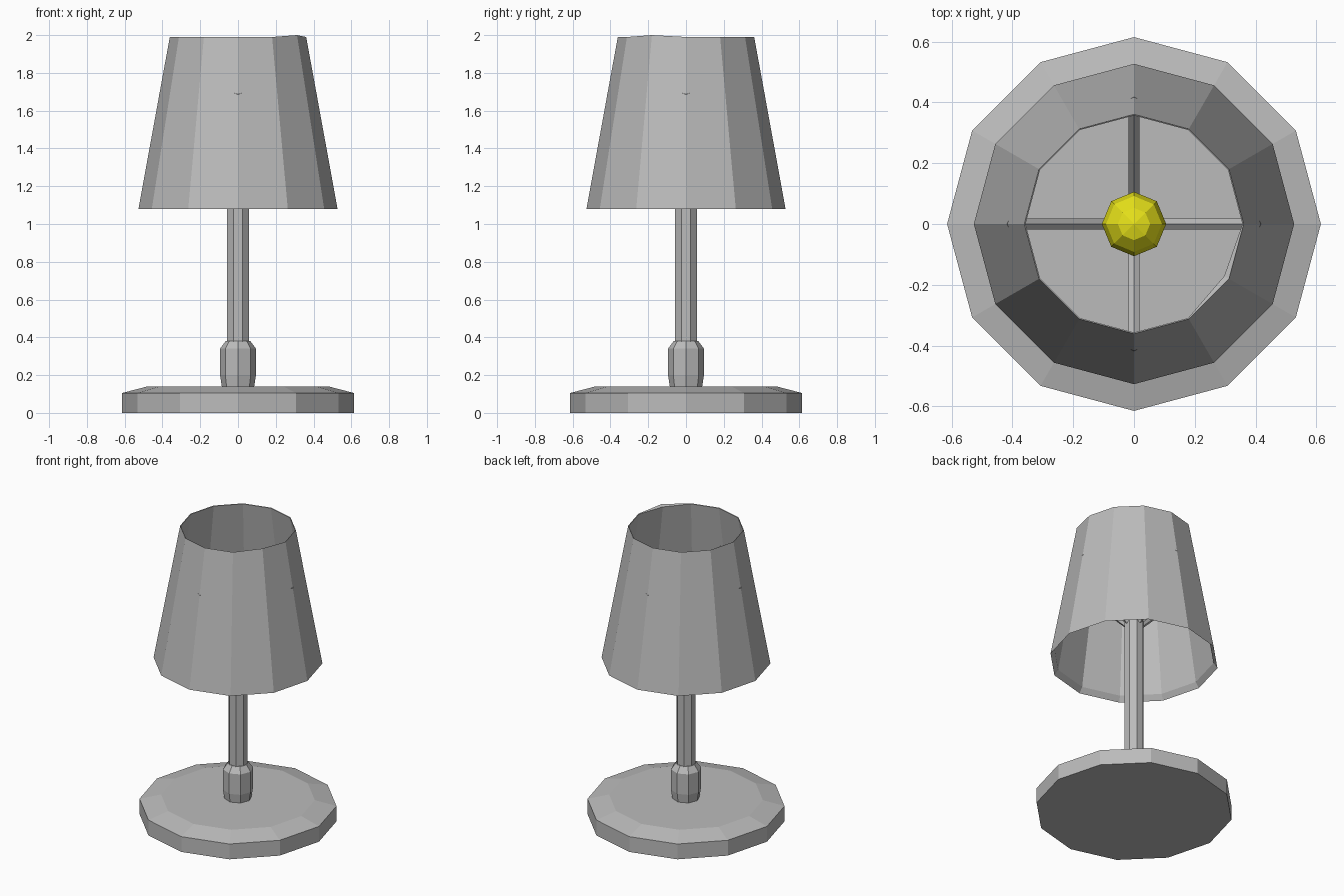
import bpy, bmesh, math
from mathutils import Vector

cube = bpy.data.objects.get("Cube")
if cube:
    bpy.data.objects.remove(cube, do_unlink=True)


def make_material(name, rgb):
    mat = bpy.data.materials.new(name)
    mat.use_nodes = True
    mat.diffuse_color = (*rgb, 1)
    mat.node_tree.nodes["Principled BSDF"].inputs["Base Color"].default_value = (*rgb, 1)
    return mat


grey = make_material("lamp grey", (0.5, 0.5, 0.5))
yellow = make_material("bulb yellow", (0.8, 0.76, 0.01))


def finish(bm, name, mat):
    bmesh.ops.recalc_face_normals(bm, faces=bm.faces)
    mesh = bpy.data.meshes.new(name)
    bm.to_mesh(mesh)
    bm.free()
    mesh.materials.append(mat)
    obj = bpy.data.objects.new(name, mesh)
    bpy.context.collection.objects.link(obj)
    return obj


def lathe(name, profile, sides, mat, closed=False, turn=0.0):
    """Turn a (radius, height) profile; cap its ends, or join them when closed."""
    bm = bmesh.new()
    rings = []
    for r, z in profile:
        angles = [turn + math.tau * i / sides for i in range(sides)]
        rings.append([bm.verts.new((r * math.cos(a), r * math.sin(a), z)) for a in angles])
    pairs = list(zip(rings, rings[1:]))
    if closed:
        pairs.append((rings[-1], rings[0]))
    else:
        bm.faces.new(rings[0])
        bm.faces.new(rings[-1])
    for low, high in pairs:
        for i in range(sides):
            j = (i + 1) % sides
            bm.faces.new((low[i], low[j], high[j], high[i]))
    return finish(bm, name, mat)


# Round foot with a chamfered top
lathe("base", [(0.615, 0), (0.615, 0.105), (0.48, 0.14)], 12, grey)

# Collar and upright post
lathe("collar", [(0.085, 0.135), (0.095, 0.2), (0.095, 0.34), (0.065, 0.38)], 8, grey)
lathe("post", [(0.062, 0.36), (0.062, 1.42)], 8, grey, turn=math.pi / 8)

# Hollow tapered shade, with one slightly raised corner on its rim
shade = lathe("shade", [(0.527, 1.08), (0.361, 1.99), (0.357, 1.988), (0.502, 1.115)],
              12, grey, closed=True)
for v in shade.data.vertices:
    if v.co.z > 1.9 and (v.co.xy.normalized() - Vector((0.866, -0.5))).length < 0.1:
        if v.co.z > 1.989:
            v.co.z = 2.0
        else:
            v.co.x *= 0.96
            v.co.y *= 0.96

# Four sloping arms that carry the shade
for i, side in enumerate(("left", "back", "right", "front")):
    a = i * math.pi / 2
    out = Vector((math.cos(a), math.sin(a), 0))
    start = out * 0.03 + Vector((0, 0, 1.33))
    end = out * 0.403 + Vector((0, 0, 1.7))
    bm = bmesh.new()
    bmesh.ops.create_cone(bm, cap_ends=True, segments=6, radius1=0.021, radius2=0.021,
                          depth=(end - start).length)
    arm = finish(bm, "shade_arm_" + side, grey)
    arm.location = (start + end) / 2
    arm.rotation_mode = "QUATERNION"
    arm.rotation_quaternion = (end - start).to_track_quat("Z", "Y")

# Faceted bulb on top of the post
bm = bmesh.new()
bmesh.ops.create_uvsphere(bm, u_segments=8, v_segments=6, radius=0.106)
bulb = finish(bm, "bulb", yellow)
bulb.location.z = 1.49
